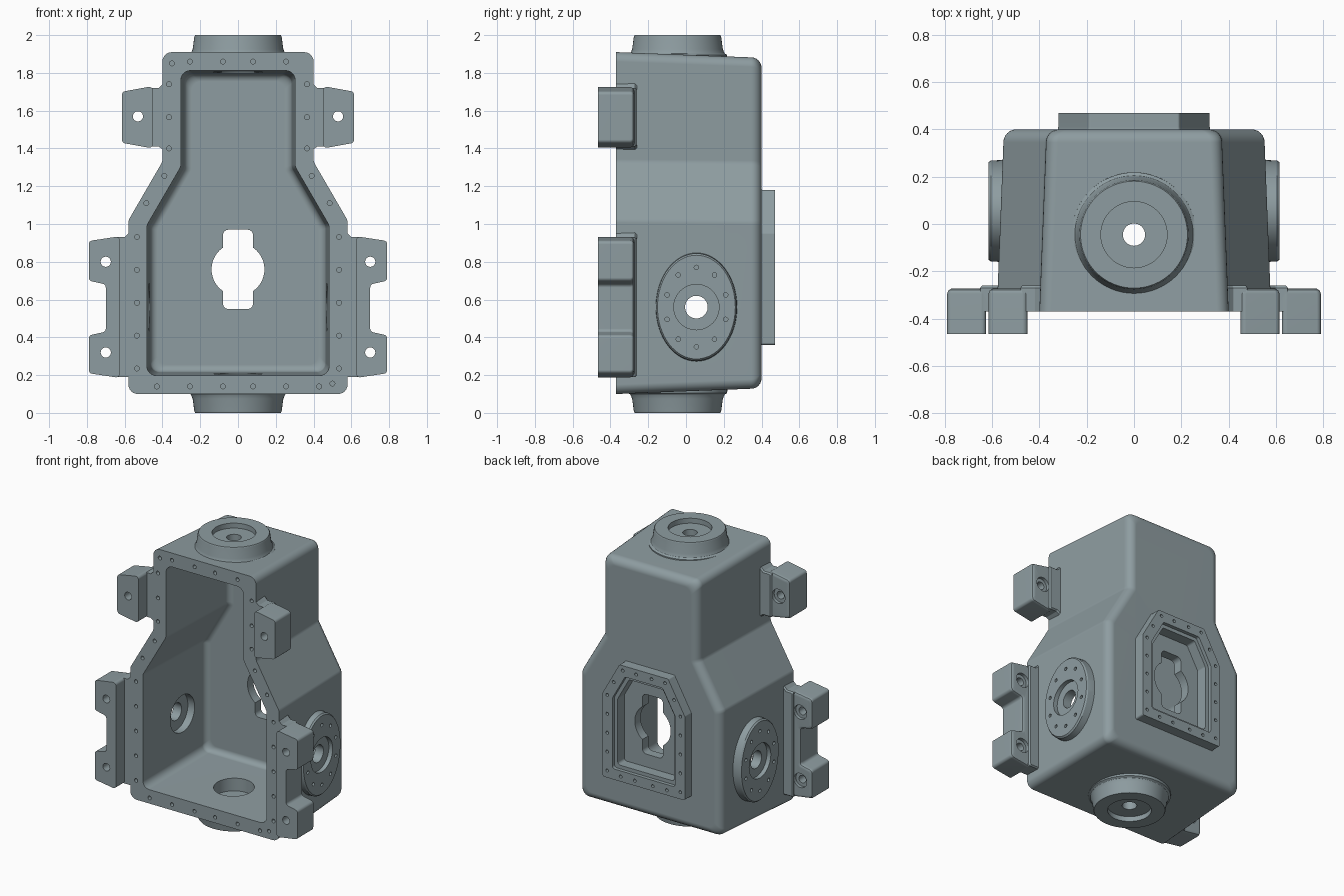
import bpy, bmesh, math
from mathutils import Vector

cube = bpy.data.objects.get("Cube")
if cube:
    bpy.data.objects.remove(cube, do_unlink=True)

grey = bpy.data.materials.new("cast_blue_grey")
grey.use_nodes = True
COLOUR = (0.27, 0.335, 0.355, 1)
grey.diffuse_color = COLOUR
grey.node_tree.nodes["Principled BSDF"].inputs["Base Color"].default_value = COLOUR


def outline(points, inset=0.0, radius=0.05, steps=6):
    """Counter-clockwise polygon, inset and with rounded corners."""
    pts = [Vector(p) for p in points]
    n = len(pts)
    moved = []
    for i, p in enumerate(pts):
        a = (p - pts[i - 1]).normalized()
        b = (pts[(i + 1) % n] - p).normalized()
        na, nb = Vector((-a.y, a.x)), Vector((-b.y, b.x))
        moved.append(p + (na + nb) * inset / (1 + na.dot(nb)))
    ring = []
    for i, p in enumerate(moved):
        a = (p - moved[i - 1]).normalized()
        b = (moved[(i + 1) % n] - p).normalized()
        half = a.angle(b) / 2
        start, end = p - a * radius * math.tan(half), p + b * radius * math.tan(half)
        for k in range(steps + 1):
            s = k / steps
            w0, w1, w2 = (1 - s) ** 2, 2 * s * (1 - s) * math.cos(half), s * s
            ring.append((start * w0 + p * w1 + end * w2) / (w0 + w1 + w2))
    return ring


def circle(u, v, r, sides=48, stretch=1.0):
    turn = [math.tau * k / sides for k in range(sides)]
    return [(u + r * math.cos(t), v + r * stretch * math.sin(t)) for t in turn]


def solid(bm, axis, rings, side=1):
    """Loft (outline, height) rings along an axis; side=-1 mirrors the part."""
    place = {"x": lambda u, v, h: (h * side, u, v),
             "y": lambda u, v, h: (u * side, h, v),
             "z": lambda u, v, h: (u, v, 1 + h * side)}[axis]
    loops = [[bm.verts.new(place(u, v, h)) for u, v in ring] for ring, h in rings]
    n = len(loops[0])
    faces = [bm.faces.new(loops[0]), bm.faces.new(loops[-1])]
    for low, high in zip(loops, loops[1:]):
        for i in range(n):
            j = (i + 1) % n
            faces.append(bm.faces.new((low[i], low[j], high[j], high[i])))
    bmesh.ops.recalc_face_normals(bm, faces=faces)


def turned(bm, axis, u, v, profile, side=1, sides=48, stretch=1.0):
    solid(bm, axis, [(circle(u, v, r, sides, stretch), h) for h, r in profile], side)


def finish(bm, name):
    mesh = bpy.data.meshes.new(name)
    bm.to_mesh(mesh)
    bm.free()
    mesh.materials.append(grey)
    ob = bpy.data.objects.new(name, mesh)
    bpy.context.collection.objects.link(ob)
    return ob


def mirrored(half):
    return half + [(-x, z) for x, z in reversed(half)]


CASE = mirrored([(0.58, 0.1), (0.58, 1.02), (0.4, 1.33), (0.4, 1.91)])
PAD = mirrored([(0.32, 0.36), (0.32, 0.95), (0.19, 1.18)])
UPPER_LUG = [(0.45, 1.4), (0.615, 1.43), (0.615, 1.7), (0.45, 1.73)]
LOWER_LUG = [(0.625, 0.185), (0.79, 0.21), (0.79, 0.41), (0.7, 0.43),
             (0.7, 0.68), (0.79, 0.7), (0.79, 0.91), (0.625, 0.935)]
UPPER_WEB = [(0.36, 1.39), (0.39, 1.39), (0.42, 1.41), (0.48, 1.41),
             (0.48, 1.72), (0.42, 1.72), (0.39, 1.75), (0.36, 1.75)]
LOWER_WEB = [(0.54, 0.19), (0.65, 0.19), (0.65, 0.93), (0.6, 0.93),
             (0.57, 0.96), (0.54, 0.96)]
LUG_HOLES = [(0.53, 1.57), (0.7, 0.32), (0.7, 0.8)]
PORT_Y, SIDE_Y, SIDE_Z = -0.045, 0.055, 0.56


def shell(front, back, inset, draft, fillet):
    """Drafted box shape with a rounded rear edge."""
    rings = [(outline(CASE, inset), front)]
    for k in range(7):
        t = math.pi / 2 * k / 6
        d = inset + draft + fillet * (1 - math.cos(t))
        rings.append((outline(CASE, d), back - fillet * (1 - math.sin(t))))
    return rings


# Main drafted case
bm = bmesh.new()
solid(bm, "y", shell(-0.37, 0.4, 0, 0.028, 0.055))
housing = finish(bm, "housing")

# Bosses, rear pad and lug webs
bm = bmesh.new()
for s in (1, -1):
    turned(bm, "z", 0, PORT_Y, [(0.85, 0.265), (0.895, 0.263), (0.903, 0.25),
                                (0.925, 0.24), (0.993, 0.231), (1, 0.226)], s, 64)
    turned(bm, "x", SIDE_Y, SIDE_Z, [(0.53, 0.217), (0.605, 0.213), (0.615, 0.206)],
           s, 64, 4 / 3)
    for web in (UPPER_WEB, LOWER_WEB):
        solid(bm, "y", [(outline(web, 0, 0.006, 3), -0.37),
                        (outline(web, 0, 0.006, 3), -0.27),
                        (outline(web, 0.008, 0.006, 3), -0.26)], s)
solid(bm, "y", [(outline(PAD, -0.01, 0.012), 0.35), (outline(PAD, 0, 0.012), 0.41),
                (outline(PAD, 0, 0.012), 0.47)])
bosses = finish(bm, "bosses")

# Mounting lugs
bm = bmesh.new()
for s in (1, -1):
    for lug in (UPPER_LUG, LOWER_LUG):
        solid(bm, "y", [(outline(lug, 0, 0.02, 4), -0.465),
                        (outline(lug, 0, 0.02, 4), -0.295),
                        (outline(lug, 0.006, 0.02, 4), -0.28),
                        (outline(lug, 0.02, 0.02, 4), -0.272)], s)
lugs = finish(bm, "lugs")

# Cavity cutter
bm = bmesh.new()
solid(bm, "y", shell(-0.4, 0.305, 0.097, 0.018, 0.04))
cavity = finish(bm, "cavity_cutter")

# Stepped port bores and rear window recess
bm = bmesh.new()
for s in (1, -1):
    turned(bm, "z", 0, PORT_Y, [(0.7, 0.13), (0.88, 0.13), (0.88, 0.047),
                                (0.965, 0.047), (0.965, 0.14), (1.1, 0.14)], s)
    turned(bm, "x", SIDE_Y, SIDE_Z, [(0.4, 0.13), (0.52, 0.13), (0.52, 0.06),
                                     (0.585, 0.06), (0.585, 0.12), (0.7, 0.12)], s)
solid(bm, "y", [(outline(PAD, 0.1, 0.02), 0.37), (outline(PAD, 0.1, 0.02), 0.445),
                (outline(PAD, 0.075, 0.02), 0.445), (outline(PAD, 0.075, 0.02), 0.5)])
recesses = finish(bm, "recess_cutter")

# Bolt holes and keyhole slot
bm = bmesh.new()
rim_holes = [(0.365, 1.74), (0.365, 1.565), (0.365, 1.4), (0.39, 1.255), (0.485, 1.11),
             (0.08, 1.86), (0.255, 1.86), (0.08, 0.14), (0.255, 0.14), (0.43, 0.14)]
rim_holes += [(0.535, 0.235 + 0.174 * k) for k in range(5)]
pad_holes = [(0.285, 0.41 + 0.133 * k) for k in range(5)]
pad_holes += [(0.07, 0.395), (0.18, 0.395), (0.235, 1.045), (0.06, 1.145), (0.165, 1.145)]
for s in (1, -1):
    for x, z in rim_holes:
        turned(bm, "y", x, z, [(-0.4, 0.013), (-0.32, 0.013)], s, 12)
    for x, z in pad_holes:
        turned(bm, "y", x, z, [(0.43, 0.011), (0.5, 0.011)], s, 12)
    for y, z in circle(SIDE_Y, SIDE_Z, 0.21, 20, 1)[1::2]:
        pass
    for k in range(10):
        t = math.tau * k / 10
        turned(bm, "x", SIDE_Y + 0.163 * math.sin(t), SIDE_Z + 0.21 * math.cos(t),
               [(0.59, 0.012), (0.65, 0.012)], s, 12)
    for x, z in LUG_HOLES:
        turned(bm, "y", x, z, [(-0.5, 0.027), (-0.295, 0.027), (-0.295, 0.05),
                               (-0.2, 0.05)], s, 24)
for x, z in ((-0.35, 1.85), (0.5, 0.155)):
    turned(bm, "y", x, z, [(-0.4, 0.013), (-0.32, 0.013)], 1, 12)
slot = [(-0.08, 0.55), (0.08, 0.55), (0.08, 0.97), (-0.08, 0.97)]
solid(bm, "y", [(outline(slot, 0, 0.03), 0.2), (outline(slot, 0, 0.03), 0.42)])
holes = finish(bm, "hole_cutter")

# Round middle of the keyhole
bm = bmesh.new()
turned(bm, "y", 0, 0.76, [(0.2, 0.14), (0.42, 0.14)])
keyhole = finish(bm, "keyhole_cutter")

# Combine into one casting
helpers = [(bosses, "UNION"), (lugs, "UNION"), (cavity, "DIFFERENCE"),
           (recesses, "DIFFERENCE"), (holes, "DIFFERENCE"), (keyhole, "DIFFERENCE")]
for ob, operation in helpers:
    ob.hide_render = True
    mod = housing.modifiers.new(ob.name, "BOOLEAN")
    mod.operation, mod.solver, mod.object = operation, "EXACT", ob
graph = bpy.context.evaluated_depsgraph_get()
result = bpy.data.meshes.new_from_object(housing.evaluated_get(graph))
housing.modifiers.clear()
housing.data = result
for ob, _ in helpers:
    bpy.data.objects.remove(ob, do_unlink=True)

# Smooth fillets with crisp machined edges
bpy.ops.object.select_all(action="DESELECT")
housing.select_set(True)
bpy.context.view_layer.objects.active = housing
bpy.ops.object.shade_smooth_by_angle(angle=math.radians(32))
weighted = housing.modifiers.new("even_shading", "WEIGHTED_NORMAL")
weighted.keep_sharp = True
